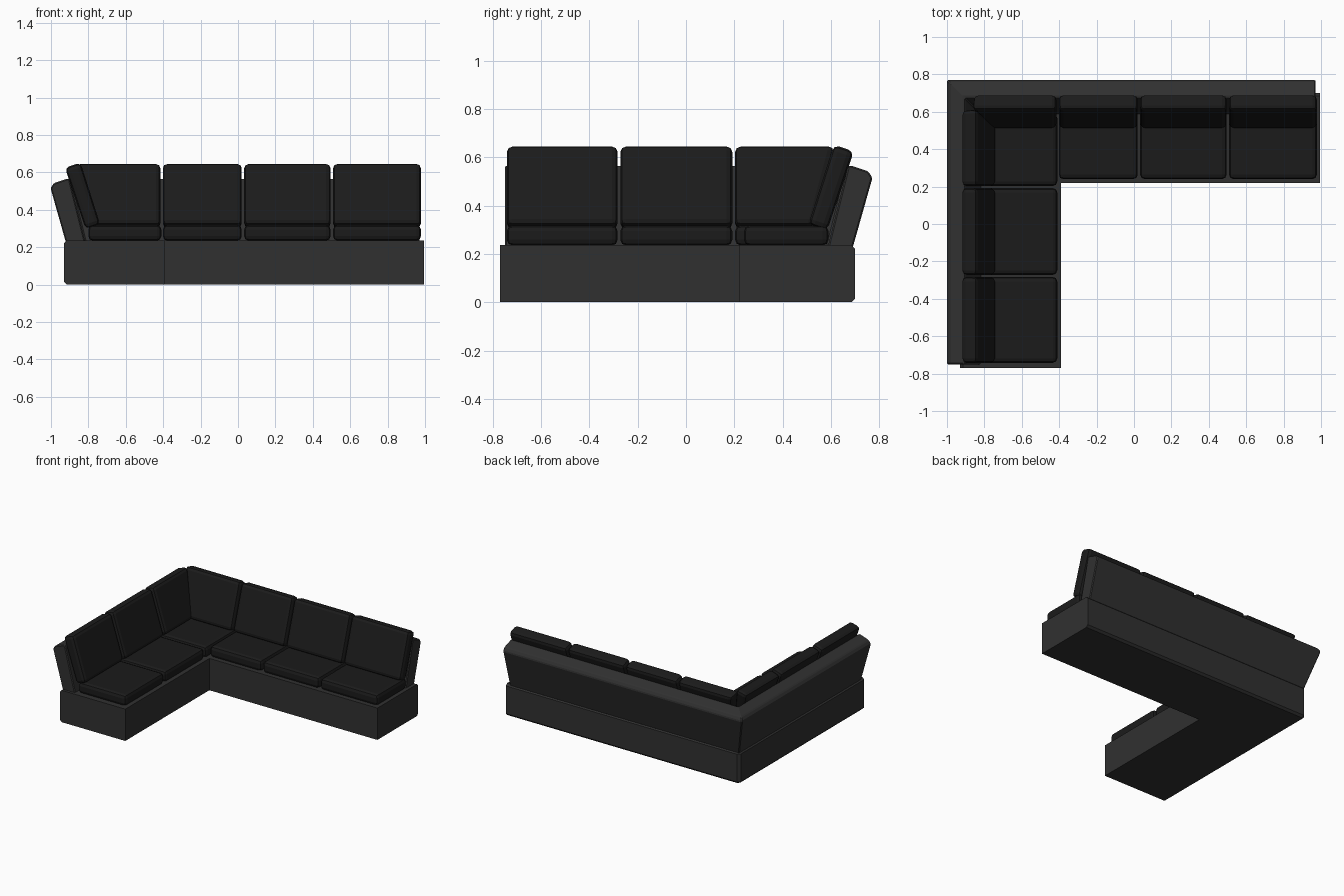
import bpy, bmesh

if "Cube" in bpy.data.objects:
    bpy.data.objects.remove(bpy.data.objects["Cube"])


def material(name, c):
    m = bpy.data.materials.new(name)
    m.diffuse_color = (c, c, c, 1)
    m.use_nodes = True
    m.node_tree.nodes["Principled BSDF"].inputs["Base Color"].default_value = m.diffuse_color
    return m


FRAME = material("charcoal frame", 0.03)
FABRIC = material("black fabric", 0.011)
LEFT_X, BACK_Y = -0.93, 0.70     # outer faces of the base


def place(side, s, d, z):
    """s runs along the arm, d is the outward offset from the base's outer face."""
    return (LEFT_X - d, s, z) if side == "left" else (s, BACK_Y + d, z)


def loft(name, rings, mat, bevel=0.0, segments=1):
    """Closed solid through rings of equal point count."""
    bm = bmesh.new()
    vs = [[bm.verts.new(p) for p in r] for r in rings]
    n = len(rings[0])
    for a, b in zip(vs, vs[1:]):
        for i in range(n):
            j = (i + 1) % n
            bm.faces.new((a[i], a[j], b[j], b[i]))
    bm.faces.new(vs[0])
    bm.faces.new(vs[-1])
    bmesh.ops.recalc_face_normals(bm, faces=bm.faces)
    me = bpy.data.meshes.new(name)
    bm.to_mesh(me)
    bm.free()
    me.materials.append(mat)
    ob = bpy.data.objects.new(name, me)
    bpy.context.collection.objects.link(ob)
    if bevel:
        b = ob.modifiers.new("bevel", "BEVEL")
        b.width, b.segments = bevel, segments
        b.limit_method = 'ANGLE'
    return ob


def cushion(name, side, profile, start, end):
    """start and end are functions of z, so corner cushions can taper."""
    rings = [[place(side, f(z), d, z) for d, z in profile] for f in (start, end)]
    return loft(name, rings, FABRIC, 0.024, 2)


def at(v):
    return lambda z: v


# L-shaped plinth, chamfered along its outer sides
c = 0.02
outline = [(-0.39, -0.77), (LEFT_X, -0.77), (LEFT_X, BACK_Y - c), (LEFT_X + c, BACK_Y),
           (0.995, BACK_Y), (0.995, 0.22), (-0.39, 0.22)]
inset = [(-0.39, -0.77), (LEFT_X + 0.015, -0.77), (LEFT_X + 0.015, BACK_Y - c - 0.01),
         (LEFT_X + c + 0.01, BACK_Y - 0.015), (0.995, BACK_Y - 0.015), (0.995, 0.22), (-0.39, 0.22)]
loft("base", [[(x, y, z) for x, y in o] for o, z in
              ((inset, 0.0), (outline, 0.015), (outline, 0.222), (inset, 0.237))], FRAME)

# Leaning backrest, mitred round the corner
back = [(-0.115, 0.22), (-0.01, 0.225), (0.072, 0.515), (0.055, 0.542), (-0.02, 0.567), (-0.03, 0.56)]
loft("backrest", [[place("left", -0.75, d, z) for d, z in back],
                  [(LEFT_X - d, BACK_Y + d, z) for d, z in back],
                  [place("back", 0.97, d, z) for d, z in back]], FRAME, 0.008)


def seat_profile(front, rear):
    return [(front, 0.235), (rear, 0.235), (rear, 0.318), (front, 0.318)]


# Tilted back cushion section
pillow = [(-0.193, 0.322), (-0.115, 0.297), (-0.005, 0.625), (-0.088, 0.652)]

# Left arm: two straight places and the corner place
left_spans = [(-0.742, -0.283), (-0.272, 0.192), (0.203, 0.59)]
for i, (a, b) in enumerate(left_spans):
    cushion(f"left_seat_cushion_{i+1}", "left", seat_profile(-0.52, -0.13), at(a), at(b))
    end = (lambda z: 0.525 + 0.27 * (z - 0.31)) if i == 2 else at(b)
    cushion(f"left_back_cushion_{i+1}", "left", pillow, at(a), end)

# Back arm: seats to the right of the corner, backs including the corner
back_spans = [(-0.76, -0.415), (-0.402, 0.02), (0.033, 0.495), (0.508, 0.978)]
for i, (a, b) in enumerate(back_spans):
    if i:
        cushion(f"rear_seat_cushion_{i}", "back", seat_profile(-0.46, -0.11), at(a), at(b))
    start = at(a) if i else (lambda z: -0.765 - 0.3 * (z - 0.31))
    cushion(f"rear_back_cushion_{i+1}", "back", pillow, start, at(b))
